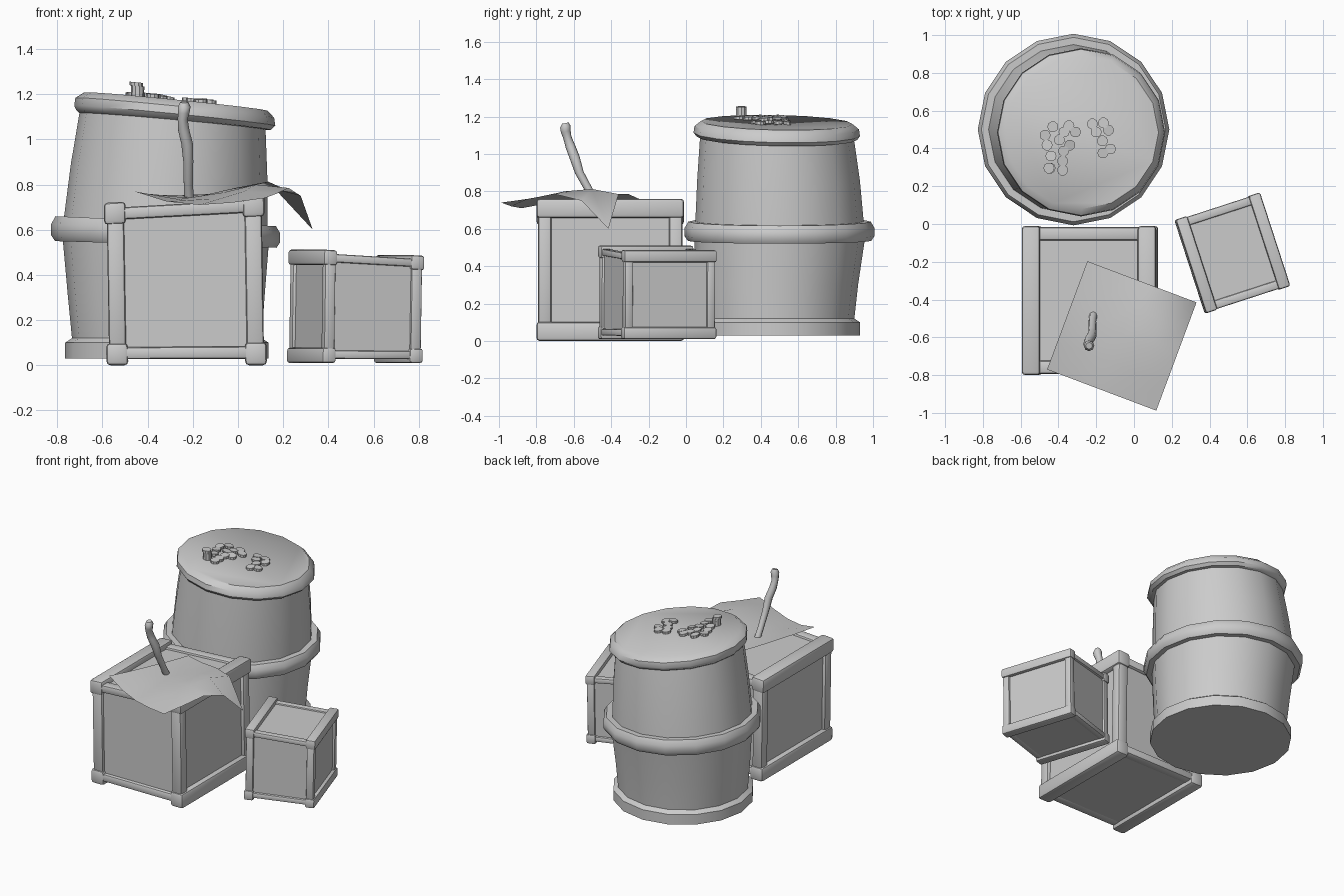
import bpy, bmesh, random
from math import sin, cos, pi, radians
from mathutils import Vector, Matrix

random.seed(4)


def finish(bm, name, angle=35):
    bmesh.ops.recalc_face_normals(bm, faces=bm.faces)
    me = bpy.data.meshes.new(name)
    bm.to_mesh(me)
    bm.free()
    ob = bpy.data.objects.new(name, me)
    bpy.context.collection.objects.link(ob)
    bpy.ops.object.select_all(action='DESELECT')
    ob.select_set(True)
    bpy.context.view_layer.objects.active = ob
    bpy.ops.object.shade_smooth_by_angle(angle=radians(angle))
    return ob


def loft(bm, rings, n):
    """Skin n-sided rings (r, x, y, z, slope along x, slope along y), capped."""
    loops = []
    for r, cx, cy, z, sx, sy in rings:
        loop = []
        for i in range(n):
            dx, dy = r * cos(2 * pi * i / n), r * sin(2 * pi * i / n)
            loop.append(bm.verts.new((cx + dx, cy + dy, z + sx * dx + sy * dy)))
        loops.append(loop)
    for a, b in zip(loops, loops[1:]):
        for i in range(n):
            j = (i + 1) % n
            bm.faces.new((a[i], a[j], b[j], b[i]))
    bm.faces.new(loops[0][::-1])
    bm.faces.new(loops[-1])


def box(bm, centre, size, bevel=0.0):
    m = Matrix.Translation(centre) @ Matrix.Diagonal((*size, 1))
    verts = bmesh.ops.create_cube(bm, size=1, matrix=m)['verts']
    if bevel:
        edges = list({e for v in verts for e in v.link_edges})
        bmesh.ops.bevel(bm, geom=edges, offset=bevel, segments=2,
                        profile=0.5, affect='EDGES')


# Crate: inset panels, thick side rails, thinner cross rails and posts
def crate(name, loc, turn, scale):
    bm = bmesh.new()
    box(bm, (0, 0, 0.365), (0.64, 0.73, 0.67))
    for sx in (-1, 1):
        for z in (0.05, 0.69):
            box(bm, (sx * 0.307, 0, z), (0.097, 0.79, 0.1), 0.018)
        for sy in (-1, 1):
            box(bm, (sx * 0.305, sy * 0.35, 0.37), (0.076, 0.07, 0.6), 0.014)
    for sy in (-1, 1):
        for z in (0.055, 0.688):
            box(bm, (0, sy * 0.353, z), (0.56, 0.07, 0.055), 0.014)
    # hand-made skew: one side taller, top leaning over
    for v in bm.verts:
        t = v.co.z / 0.74
        v.co.z += 0.06 * v.co.x * t
        v.co.x -= 0.012 * t
    bm.transform(Matrix.Translation(loc) @ Matrix.Rotation(radians(turn), 4, 'Z')
                 @ Matrix.Scale(scale, 4))
    finish(bm, name)


crate("large_crate", (-0.227, -0.405, 0), 0, 1)
crate("small_crate", (0.517, -0.155, 0.01), 198, 0.66)

# Barrel: bottom band, staves, middle hoop, leaning top rim
bm = bmesh.new()
loft(bm, [
    (0.45, -0.315, 0.48, 0.03, 0, 0),
    (0.45, -0.315, 0.48, 0.10, 0, 0),
    (0.42, -0.315, 0.48, 0.12, 0, 0),
    (0.435, -0.318, 0.485, 0.30, -0.01, 0),
    (0.455, -0.32, 0.50, 0.535, -0.03, 0),
    (0.49, -0.32, 0.50, 0.535, -0.03, 0),
    (0.507, -0.32, 0.50, 0.56, -0.03, 0),
    (0.507, -0.32, 0.50, 0.605, -0.04, 0),
    (0.488, -0.32, 0.50, 0.638, -0.045, 0),
    (0.45, -0.32, 0.50, 0.638, -0.045, 0),
    (0.435, -0.305, 0.495, 0.86, -0.07, -0.01),
    (0.412, -0.29, 0.487, 1.08, -0.09, -0.02),
    (0.43, -0.285, 0.487, 1.085, -0.1, -0.02),
    (0.445, -0.28, 0.485, 1.105, -0.1, -0.02),
    (0.44, -0.28, 0.485, 1.14, -0.1, -0.02),
    (0.405, -0.275, 0.485, 1.168, -0.1, -0.02),
], 16)
finish(bm, "barrel", 40)

# Coins scattered on the barrel lid: x, y, number stacked
COINS = [(-.43, .515, 1), (-.345, .52, 1), (-.31, .487, 1), (-.47, .47, 1),
         (-.46, .418, 1), (-.37, .487, 1), (-.395, .445, 1), (-.34, .418, 1),
         (-.373, .386, 1), (-.44, .36, 1), (-.378, .333, 1), (-.447, .296, 4),
         (-.378, .285, 1), (-.22, .53, 1), (-.162, .535, 1), (-.135, .497, 1),
         (-.2, .487, 1), (-.167, .44, 1), (-.165, .376, 1), (-.125, .397, 1)]
bm = bmesh.new()
for x, y, count in COINS:
    lid = 1.168 - 0.1 * (x + 0.275) - 0.02 * (y - 0.485)
    for k in range(count):
        single = count == 1
        tx = -0.1 + (random.uniform(-0.15, 0.15) if single else 0)
        ty = random.uniform(-0.15, 0.15) if single else 0
        z = lid + 0.016 * k + (0.004 if single else 0)
        jx = 0 if single else random.uniform(-0.004, 0.004)
        loft(bm, [(0.029, x + jx, y, z, tx, ty),
                  (0.029, x + jx, y, z + 0.016, tx, ty)], 10)
finish(bm, "coins")

# Cloth sheet draped over the large crate, one corner hanging down
HEIGHTS = [(.77, .725, .71, .72, .74),
           (.76, .735, .737, .77, .76),
           (.755, .74, .765, .80, .785),
           (.75, .75, .785, .813, .75),
           (.75, .76, .785, .785, .60)]
origin, du, dv = Vector((-.46, -.77, 0)), Vector((.578, -.218, 0)), Vector((.213, .573, 0))
bm = bmesh.new()
grid = [[bm.verts.new(origin + du * (i / 4) + dv * (j / 4) + Vector((0, 0, h)))
         for i, h in enumerate(row)] for j, row in enumerate(HEIGHTS)]
for j in range(4):
    for i in range(4):
        bm.faces.new((grid[j][i], grid[j][i + 1], grid[j + 1][i + 1], grid[j + 1][i]))
finish(bm, "cloth", 60)

# Crooked handle stuck through the cloth
bm = bmesh.new()
loft(bm, [
    (0.022, -0.215, -0.475, 0.72, 0, 0.3),
    (0.02, -0.22, -0.515, 0.80, 0, 0.3),
    (0.022, -0.22, -0.57, 0.90, 0, 0.3),
    (0.026, -0.225, -0.595, 0.98, 0, 0.3),
    (0.025, -0.24, -0.618, 1.04, 0, 0.3),
    (0.022, -0.245, -0.635, 1.09, 0, 0.2),
    (0.026, -0.24, -0.643, 1.12, 0, 0.2),
    (0.028, -0.238, -0.645, 1.145, 0, 0.2),
    (0.018, -0.238, -0.645, 1.165, 0, 0.2),
], 8)
finish(bm, "handle", 50)
